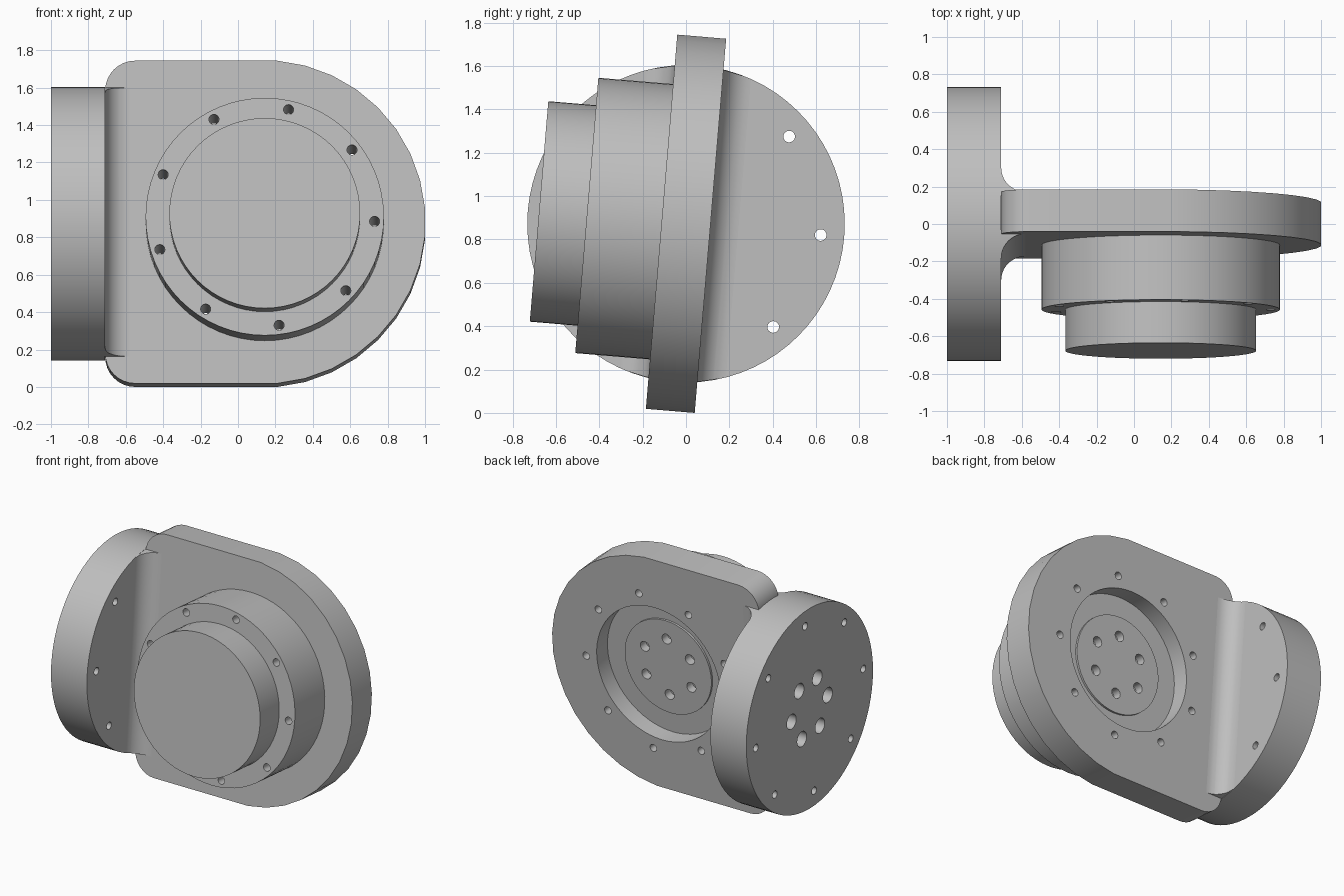
import bpy, bmesh
from math import cos, sin, radians, pi
from mathutils import Matrix, Vector

cube = bpy.data.objects.get("Cube")
if cube:
    bpy.data.objects.remove(cube, do_unlink=True)

grey = bpy.data.materials.new("machined_grey")
grey.use_nodes = True
grey.diffuse_color = (0.52, 0.52, 0.52, 1)
grey.node_tree.nodes["Principled BSDF"].inputs["Base Color"].default_value = grey.diffuse_color

# Whole assembly leans back slightly about the flange axis
PLACE = Matrix.Translation((0, 0, 0.872)) @ Matrix.Rotation(radians(-4.8), 4, 'X')
AXES = {'x': lambda a, b, d: (d, a, b),
        'y': lambda a, b, d: (a, d, b),
        'z': lambda a, b, d: (a, b, d)}


def circle(r, n, ca=0, cb=0, start=0.0, sweep=360):
    """Points on an arc; a full circle by default."""
    count = n if sweep == 360 else n + 1
    angles = [radians(start + sweep * i / n) for i in range(count)]
    return [(ca + r * cos(t), cb + r * sin(t)) for t in angles]


def prism(name, outlines, axis, lo, hi):
    """Extrude each outline along an axis from lo to hi."""
    bm = bmesh.new()
    for pts in outlines:
        face = bm.faces.new([bm.verts.new(AXES[axis](a, b, lo)) for a, b in pts])
        new = bmesh.ops.extrude_face_region(bm, geom=[face])["geom"]
        step = Vector(AXES[axis](0, 0, hi - lo))
        bmesh.ops.translate(bm, vec=step, verts=[v for v in new if isinstance(v, bmesh.types.BMVert)])
    bmesh.ops.recalc_face_normals(bm, faces=bm.faces)
    mesh = bpy.data.meshes.new(name)
    bm.to_mesh(mesh)
    bm.free()
    mesh.transform(PLACE)
    mesh.materials.append(grey)
    obj = bpy.data.objects.new(name, mesh)
    bpy.context.collection.objects.link(obj)
    return obj


def boolean(obj, cutter, operation='DIFFERENCE', keep=False):
    mod = obj.modifiers.new("cut", 'BOOLEAN')
    mod.operation, mod.object, mod.solver = operation, cutter, 'EXACT'
    bpy.context.view_layer.objects.active = obj
    bpy.ops.object.modifier_apply(modifier=mod.name)
    if not keep:
        bpy.data.objects.remove(cutter, do_unlink=True)


def ring(count, radius, hole, ca=0, cb=0, start=0.0):
    """Outlines of evenly spaced round holes."""
    return [circle(hole, 16, a, b) for a, b in circle(radius, count, ca, cb, start)]


BX = 0.143           # axis of the round housing
HALF = 0.113         # half the plate thickness
WALL = -0.71         # inner face of the flange

# Plate: round on one end, small rounded corners at the flange
R, AX, C = 0.869, 0.134, 0.16
top = R * sin(radians(85))
outline = circle(R, 17, AX, 0, -85, 170)
outline += circle(C, 8, WALL + C, top - C, 90, 90)
outline += circle(C, 8, WALL + C, C - top, 180, 90)
plate = prism("plate", [outline], 'y', -HALF, HALF)

# Stepped housing on the front
housing = prism("housing", [circle(0.637, 64, BX)], 'y', -0.459, -0.1)
cap = prism("cap", [circle(0.51, 64, BX)], 'y', -0.68, -0.45)

# Recess in the back with a slightly raised, drilled hub
boolean(plate, prism("recess_cutter", [circle(0.5, 64, BX)], 'y', -0.012, 0.3))
hub = prism("hub", [circle(0.35, 48, BX)], 'y', -0.05, 0.003)
for part in (plate, hub):
    boolean(part, prism("hub_hole_cutter", ring(6, 0.21, 0.037, BX, 0, 30), 'y', -0.06, 0.2))

# Bolt holes through plate and housing
for part in (plate, housing):
    boolean(part, prism("bolt_cutter", ring(9, 0.588, 0.027, BX, 0, -2.5), 'y', -0.6, 0.3))

# Flange disc with rim bolts and centre holes
RIM = 0.732
flange = prism("flange", [circle(RIM, 72)], 'x', -1, WALL)
boolean(flange, prism("rim_bolt_cutter", ring(8, 0.623, 0.027), 'x', -1.2, -0.5))
boolean(flange, prism("centre_hole_cutter", ring(6, 0.21, 0.055), 'x', -1.2, -0.8))

# Concave fillets joining plate and flange, trimmed to the flange rim
parts = [plate, housing, cap, hub, flange]
F = 0.13
for name, side in (("back_fillet", 1), ("front_fillet", -1)):
    arc = circle(F, 10, WALL + F, HALF + F, 180, 90)
    pts = arc + [(WALL + F, HALF - 0.02), (WALL - 0.02, HALF - 0.02), (WALL - 0.02, HALF + F)]
    fillet = prism(name, [[(x, side * y) for x, y in pts]], 'z', -0.8, 0.8)
    boolean(fillet, prism("trim", [circle(RIM - 0.002, 72)], 'x', -1, 0), 'INTERSECT')
    parts.append(fillet)

# Smooth the curved walls, keep edges crisp
bpy.ops.object.select_all(action='DESELECT')
for part in parts:
    part.select_set(True)
bpy.context.view_layer.objects.active = plate
bpy.ops.object.shade_smooth_by_angle(angle=radians(25))
